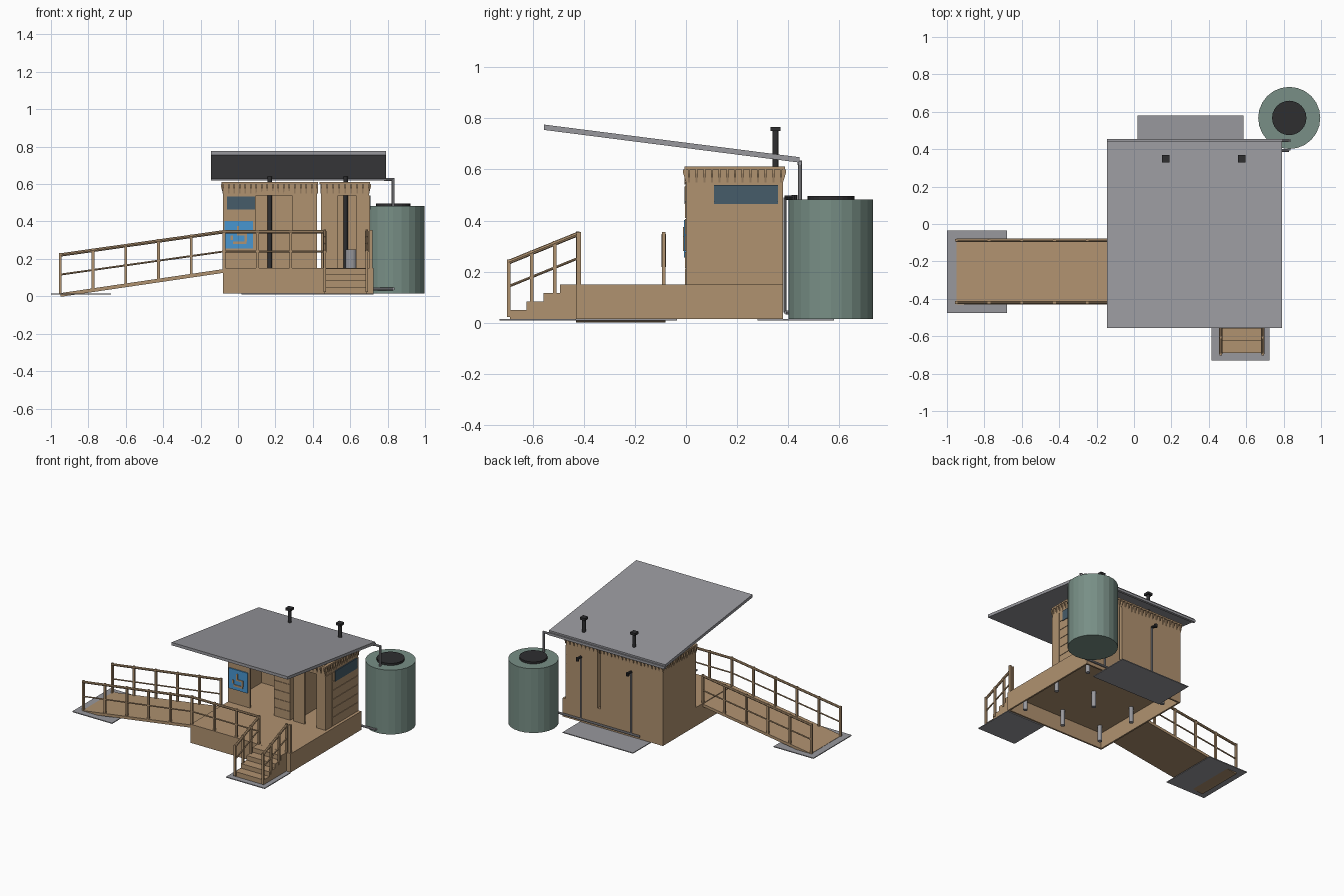
import bpy, bmesh, math
from mathutils import Vector, Matrix

if "Cube" in bpy.data.objects:
    bpy.data.objects.remove(bpy.data.objects["Cube"])


def material(name, r, g, b):
    m = bpy.data.materials.new(name)
    m.diffuse_color = [((c / 255 + 0.055) / 1.055) ** 2.4 for c in (r, g, b)] + [1]
    m.use_nodes = True
    m.node_tree.nodes["Principled BSDF"].inputs["Base Color"].default_value = m.diffuse_color
    return m


TIMBER = material("tan timber", 176, 146, 112)
GREY = material("grey metal", 152, 152, 157)
BLACK = material("black plastic", 46, 46, 48)
GREEN = material("green tank", 120, 143, 134)
BLUE = material("sign blue", 72, 150, 208)
GLASS = material("dark glass", 70, 92, 106)


def box(bm, x0, x1, y0, y1, z0, z1):
    m = Matrix.Translation(((x0 + x1) / 2, (y0 + y1) / 2, (z0 + z1) / 2))
    bmesh.ops.create_cube(bm, size=1, matrix=m @ Matrix.Diagonal((x1 - x0, y1 - y0, z1 - z0, 1)))


def rod(bm, a, b, r, n=8):
    a, b = Vector(a), Vector(b)
    m = Matrix.Translation((a + b) / 2) @ (b - a).to_track_quat('Z', 'Y').to_matrix().to_4x4()
    bmesh.ops.create_cone(bm, cap_ends=True, segments=n, radius1=r, radius2=r,
                          depth=(b - a).length, matrix=m)


def extrude_profile(bm, pts, axis, lo, hi):
    # closed profile in (axis a, z), extruded along the other horizontal axis
    def co(p, t):
        return (t, p[0], p[1]) if axis == 'x' else (p[0], t, p[1])
    f = bm.faces.new([bm.verts.new(co(p, lo)) for p in pts])
    e = bmesh.ops.extrude_face_region(bm, geom=[f])
    move = Vector((hi - lo, 0, 0)) if axis == 'x' else Vector((0, hi - lo, 0))
    bmesh.ops.translate(bm, vec=move, verts=[v for v in e['geom'] if isinstance(v, bmesh.types.BMVert)])


def finish(bm, name, mat):
    bmesh.ops.recalc_face_normals(bm, faces=bm.faces)
    me = bpy.data.meshes.new(name)
    bm.to_mesh(me)
    bm.free()
    me.materials.append(mat)
    ob = bpy.data.objects.new(name, me)
    bpy.context.collection.objects.link(ob)
    return ob


def boxes(name, mat, *dims):
    bm = bmesh.new()
    for d in dims:
        box(bm, *d)
    return finish(bm, name, mat)


T = 0.012          # wall thickness
G = 0.015          # ground level
D = 0.15           # deck level
X0, X1 = -0.08, 0.725
YF, YB = -0.43, 0.38

# Deck floor with hollow skirt
boxes("deck_floor", TIMBER, (X0, X1, YF, YB, D - 0.02, D))
boxes("deck_skirt", TIMBER,
      (X0, X1, YF, YF + T, G, D - 0.02), (X0, X1, YB - T, YB, G, D - 0.02),
      (X0, X0 + T, YF + T, YB - T, G, D - 0.02), (X1 - T, X1, YF + T, YB - T, G, D - 0.02))

# Foundation piles
bm = bmesh.new()
for x in (0.0, 0.32, 0.64):
    for y in (-0.35, -0.03, 0.29):
        rod(bm, (x, y, G), (x, y, D - 0.02), 0.015, 12)
finish(bm, "foundation_piles", GREY)

# Ground pads
boxes("ground_pads", GREY,
      (-1.0, -0.68, -0.475, -0.035, 0.009, G),
      (0.415, 0.725, -0.73, -0.43, 0.009, G),
      (0.02, 0.585, 0.28, 0.58, 0.009, G))

# Ramp slab
bm = bmesh.new()
extrude_profile(bm, [(-0.95, 0.0), (-0.95, 0.017), (X0, 0.145), (X0, 0.125), (-0.93, 0.0)], 'y', YF, -0.08)
finish(bm, "ramp", TIMBER)

# Entry steps
bm = bmesh.new()
prof = [(YF, G), (-0.69, G)]
for i in range(4):
    y, z = -0.69 + 0.0655 * i, 0.05 + 0.0333 * i
    prof += [(y, z), (min(y + 0.0655, YF), z)]
extrude_profile(bm, prof, 'x', 0.46, 0.69)
finish(bm, "entry_steps", TIMBER)


# Railings: posts plus top and middle rails between two end points
def railing(name, a, b, posts, foot=0.0, mid=0.1):
    bm = bmesh.new()
    a, b = Vector(a), Vector(b)
    for i in range(posts):
        p = a.lerp(b, i / (posts - 1))
        box(bm, p.x - .007, p.x + .007, p.y - .007, p.y + .007, p.z + foot, p.z + 0.215)
    for h, r in ((0.205, 0.009), (mid, 0.005)):
        rod(bm, a + Vector((0, 0, h)), b + Vector((0, 0, h)), r)
    finish(bm, name, TIMBER)


for side, y in (("front", -0.42), ("rear", -0.087)):
    railing("ramp_railing_" + side, (-0.95, y, 0.016), (X0 + .005, y, 0.14), 6)
railing("deck_railing", (X0 + .005, -0.42, 0.14), (0.462, -0.42, 0.14), 4)
for side, x in (("left", 0.464), ("right", 0.688)):
    railing("step_railing_" + side, (x, -0.695, 0.032), (x, -0.424, 0.142), 4, -0.01, 0.11)
boxes("corner_railing_post", TIMBER, (0.703, 0.72, -0.428, -0.411, D, 0.355))

# Cubicle walls, two cabins separated by a narrow gap
W = 0.6
boxes("left_cabin_walls", TIMBER,
      (X0, 0.095, 0, T, D, W), (0.29, 0.423, 0, T, D, W), (0.095, 0.29, 0, T, 0.54, W),
      (X0, X0 + T, T, YB - T, D, W), (0.411, 0.423, T, YB - T, D, W),
      (X0, 0.423, YB - T, YB, D, W))
boxes("right_cabin_walls", TIMBER,
      (0.445, 0.535, 0, T, D, W), (0.63, 0.70, 0, T, D, W), (0.535, 0.63, 0, T, 0.54, W),
      (0.445, 0.457, T, YB - T, D, W), (0.688, 0.70, T, YB - T, D, W),
      (0.445, 0.70, YB - T, YB, D, W))

# Horizontal cladding boards and corner trims
bm = bmesh.new()
for i in range(6):
    z = D + 0.065 * i
    box(bm, 0.70, 0.704, 0.077, YB, z, z + 0.062)
    box(bm, 0.292, 0.421, -0.004, 0, z, z + 0.062)
box(bm, 0.70, 0.705, 0.0, 0.073, D, 0.54)
finish(bm, "cladding_boards", TIMBER)

# Eave plates with brackets
bm = bmesh.new()
for a, b in ((X0, 0.423), (0.445, 0.70)):
    for d in ((a - .008, b + .006, -.006, .016), (a - .008, b + .006, YB - .016, YB + .008)):
        box(bm, *d, W, 0.612)
    for d in ((a - .008, a + .014), (b - .014, b + .006)):
        box(bm, *d, .016, YB - .016, W, 0.612)
    n = round((b - a) / 0.03)
    for i in range(n + 1):
        x = a + (b - a) * i / n
        for y, s in ((0, -1), (YB, 1)):
            tip = y + s * 0.011
            extrude_profile(bm, [(y, 0.55), (y, W), (tip, W), (tip, 0.585)], 'x', x - .004, x + .004)
for i in range(13):
    y = 0.012 + 0.03 * i
    for x, s in ((X0, -1), (0.70, 1)):
        tip = x + s * 0.011
        extrude_profile(bm, [(x, 0.55), (x, W), (tip, W), (tip, 0.585)], 'y', y - .004, y + .004)
finish(bm, "eave_brackets", TIMBER)

# Rounded beads over the wide doorway
bm = bmesh.new()
for i in range(8):
    x = 0.11 + 0.024 * i
    rod(bm, (x, -0.006, 0.553), (x, 0.006, 0.553), 0.011, 10)
finish(bm, "doorway_beads", TIMBER)

# Windows and sign
boxes("windows", GLASS, (-0.06, 0.092, -0.005, 0.001, 0.465, 0.533),
      (0.70, 0.708, 0.11, 0.36, 0.465, 0.54))
boxes("access_sign", BLUE, (-0.072, 0.08, -0.008, 0, 0.255, 0.402))
boxes("access_sign_symbol", TIMBER,
      (-0.04, -0.026, -0.012, -0.008, 0.30, 0.325), (-0.026, 0.045, -0.012, -0.008, 0.28, 0.294),
      (0.035, 0.049, -0.012, -0.008, 0.294, 0.335), (0.0, 0.049, -0.012, -0.008, 0.325, 0.337),
      (-0.006, 0.006, -0.012, -0.008, 0.325, 0.375))

# Toilet pedestals
bm = bmesh.new()
for x in (0.36, 0.605):
    rod(bm, (x, 0.27, D), (x, 0.27, 0.25), 0.03, 16)
finish(bm, "toilet_pedestals", GREY)

# Sloping roof sheet
bm = bmesh.new()
extrude_profile(bm, [(-0.557, 0.755), (-0.557, 0.776), (0.445, 0.648), (0.445, 0.627)], 'x', -0.145, 0.79)
finish(bm, "roof", GREY)

# Vent pipes with caps
bm = bmesh.new()
for x in (0.17, 0.575):
    rod(bm, (x, 0.35, D), (x, 0.35, 0.755), 0.012, 12)
    box(bm, x - .02, x + .02, .33, .37, 0.75, 0.767)
finish(bm, "vent_pipes", BLACK)

# Water tank and lid
bm = bmesh.new()
rod(bm, (0.83, 0.567, G), (0.83, 0.567, 0.482), 0.166, 24)
finish(bm, "water_tank", GREEN)
bm = bmesh.new()
rod(bm, (0.83, 0.567, 0.48), (0.83, 0.567, 0.497), 0.092, 24)
finish(bm, "tank_lid", BLACK)

# Gutter, downpipe and supply pipes along the rear wall
bm = bmesh.new()
box(bm, -0.145, 0.79, 0.437, 0.455, 0.618, 0.636)
rod(bm, (0.78, 0.446, 0.625), (0.838, 0.446, 0.625), 0.008)
rod(bm, (0.83, 0.446, 0.63), (0.83, 0.446, 0.475), 0.008)
rod(bm, (0.10, 0.392, 0.04), (0.83, 0.392, 0.04), 0.008)
rod(bm, (0.83, 0.392, 0.04), (0.83, 0.43, 0.04), 0.008)
for x in (0.17, 0.575):
    rod(bm, (x, 0.388, 0.04), (x, 0.388, 0.49), 0.006)
finish(bm, "gutter_and_pipes", GREY)
bm = bmesh.new()
for x in (0.17, 0.575):
    rod(bm, (x, 0.386, 0.49), (x, 0.43, 0.49), 0.009)
    rod(bm, (x, 0.425, 0.50), (x, 0.425, 0.475), 0.011)
finish(bm, "pipe_elbows", BLACK)
